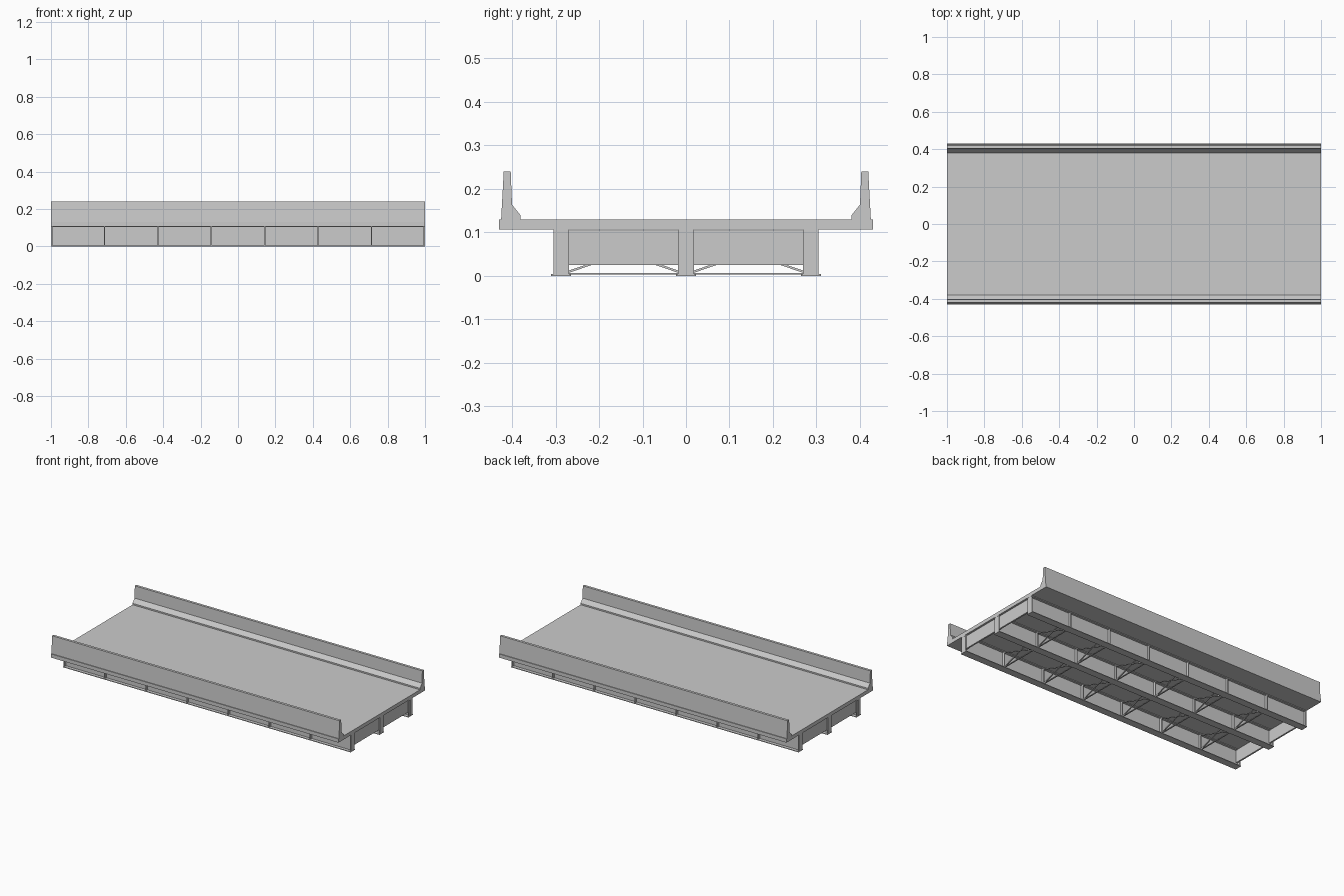
import bpy, bmesh, math

if "Cube" in bpy.data.objects:
    bpy.data.objects.remove(bpy.data.objects["Cube"])

GIRDERS = (-0.287, 0.0, 0.287)
STATIONS = [-1 + 2 * i / 7 for i in range(1, 7)]


def extrude_x(name, profile, x0=-1.0, x1=1.0):
    """Prism along x from a (y, z) outline."""
    bm = bmesh.new()
    face = bm.faces.new([bm.verts.new((x0, y, z)) for y, z in profile])
    ext = bmesh.ops.extrude_face_region(bm, geom=[face])
    verts = [v for v in ext["geom"] if isinstance(v, bmesh.types.BMVert)]
    bmesh.ops.translate(bm, verts=verts, vec=(x1 - x0, 0, 0))
    bmesh.ops.recalc_face_normals(bm, faces=bm.faces)
    me = bpy.data.meshes.new(name)
    bm.to_mesh(me)
    bm.free()
    ob = bpy.data.objects.new(name, me)
    bpy.context.collection.objects.link(ob)
    return ob


def box(name, x0, x1, y0, y1, z0, z1):
    return extrude_x(name, [(y0, z0), (y1, z0), (y1, z1), (y0, z1)], x0, x1)


def bar(name, x, a, b, t):
    """Slanted bar in the yz plane at station x."""
    dy, dz = b[0] - a[0], b[1] - a[1]
    l = math.hypot(dy, dz)
    ny, nz = -dz / l * t / 2, dy / l * t / 2
    return extrude_x(name, [(a[0] - ny, a[1] - nz), (b[0] - ny, b[1] - nz),
                            (b[0] + ny, b[1] + nz), (a[0] + ny, a[1] + nz)],
                     x - 0.003, x + 0.003)


# Deck slab
box("deck_slab", -1, 1, -0.43, 0.43, 0.107, 0.13)

# Safety barriers
barrier = [(0.38, 0.13), (0.38, 0.139), (0.40, 0.164), (0.403, 0.24),
           (0.419, 0.24), (0.425, 0.13)]
for s, side in ((1, "back"), (-1, "front")):
    extrude_x(side + "_barrier", [(s * y, z) for y, z in barrier])

# Plate girders with stiffeners
for g in GIRDERS:
    extrude_x("girder", [
        (g - 0.023, 0), (g + 0.023, 0), (g + 0.023, 0.004), (g + 0.003, 0.004),
        (g + 0.003, 0.103), (g + 0.018, 0.103), (g + 0.018, 0.107),
        (g - 0.018, 0.107), (g - 0.018, 0.103), (g - 0.003, 0.103),
        (g - 0.003, 0.004), (g - 0.023, 0.004)])
    for x in STATIONS + [-0.996, 0.996]:
        for s in (-1, 1):
            y0, y1 = sorted((g + s * 0.003, g + s * 0.018))
            box("stiffener", x - 0.003, x + 0.003, y0, y1, 0.004, 0.103)

# Bracing between neighbouring girders
for g0, g1 in zip(GIRDERS, GIRDERS[1:]):
    a, b = g0 + 0.018, g1 - 0.018
    for x in (-0.985, 0.985):
        box("end_diaphragm", x - 0.005, x + 0.005, g0 + 0.003, g1 - 0.003, 0.025, 0.105)
    for x in STATIONS:
        bar("cross_brace", x - 0.003, (a, 0.010), (b, 0.096), 0.005)
        bar("cross_brace", x + 0.003, (b, 0.010), (a, 0.096), 0.005)
        box("bottom_strut", x - 0.004, x + 0.004, a, b, 0.003, 0.007)
